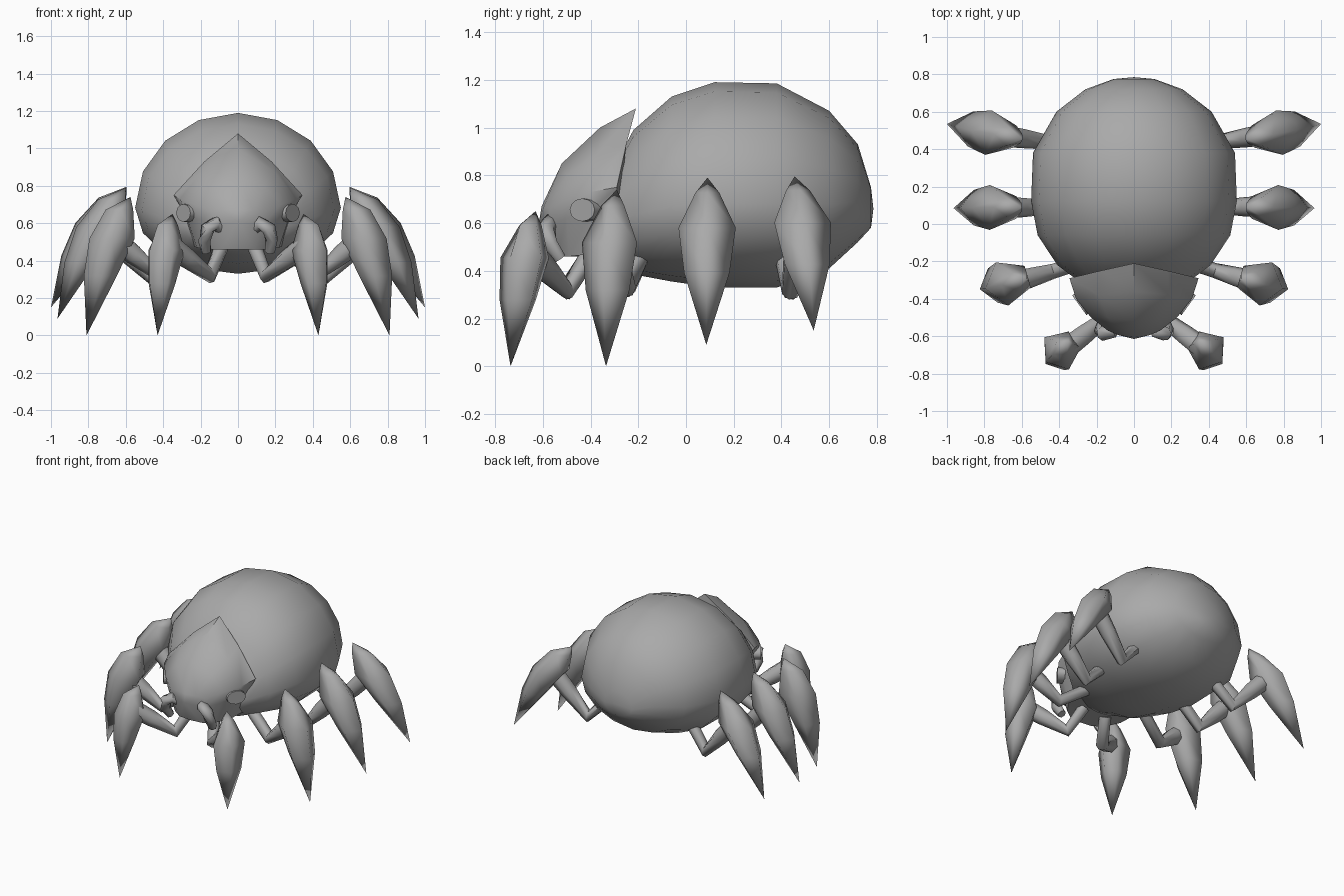
import bpy, bmesh, math
from mathutils import Vector

if "Cube" in bpy.data.objects:
    bpy.data.objects.remove(bpy.data.objects["Cube"])

# dark grey shell
shell = bpy.data.materials.new("dark_grey")
shell.diffuse_color = (0.4, 0.4, 0.4, 1)
shell.use_nodes = True
shell.node_tree.nodes["Principled BSDF"].inputs["Base Color"].default_value = shell.diffuse_color


def finish(ob, angle):
    ob.data.materials.append(shell)
    bpy.ops.object.select_all(action='DESELECT')
    bpy.context.view_layer.objects.active = ob
    ob.select_set(True)
    bpy.ops.object.shade_smooth_by_angle(angle=math.radians(angle))


def loft(name, rings, angle):
    """Skin closed rings of points; one-point rings become tips, others are capped."""
    bm = bmesh.new()
    rows = [[bm.verts.new(p) for p in r] for r in rings]
    for a, b in zip(rows, rows[1:]):
        n = max(len(a), len(b))
        for i in range(n):
            j = (i + 1) % n
            if len(a) == 1:
                bm.faces.new((a[0], b[i], b[j]))
            elif len(b) == 1:
                bm.faces.new((a[i], a[j], b[0]))
            else:
                bm.faces.new((a[i], a[j], b[j], b[i]))
    for r in (rows[0], rows[-1]):
        if len(r) > 2:
            bm.faces.new(r)
    bmesh.ops.recalc_face_normals(bm, faces=bm.faces)
    me = bpy.data.meshes.new(name)
    bm.to_mesh(me)
    bm.free()
    ob = bpy.data.objects.new(name, me)
    bpy.context.collection.objects.link(ob)
    finish(ob, angle)


def tube(name, path, radii, sides=7):
    pts = [Vector(p) for p in path]
    rings = []
    for i, p in enumerate(pts):
        t = (pts[min(i + 1, len(pts) - 1)] - pts[max(i - 1, 0)]).normalized()
        side = Vector((-t.y, t.x, 0)) if abs(t.z) < 0.97 else Vector((0, 1, 0))
        side.normalize()
        up = t.cross(side)
        rings.append([p + radii[i] * (math.cos(a) * side + math.sin(a) * up)
                      for a in (2 * math.pi * k / sides for k in range(sides))])
    loft(name, rings, 60)


# body: egg-shaped loft along y (y, half width, bottom, top)
body = [(-0.42, 0.16, 0.48, 0.66), (-0.31, 0.29, 0.43, 0.82), (-0.22, 0.41, 0.385, 0.99),
        (-0.06, 0.515, 0.355, 1.13), (0.12, 0.55, 0.33, 1.19), (0.38, 0.54, 0.33, 1.185),
        (0.6, 0.415, 0.41, 1.07), (0.72, 0.26, 0.52, 0.93), (0.775, 0.11, 0.58, 0.75)]
rings = []
for y, w, lo, hi in body:
    zc = lo + 0.41 * (hi - lo)
    ring = []
    for k in range(16):
        a = 2 * math.pi * k / 16
        s = math.sin(a)
        ring.append((w * math.cos(a), y, zc + s * ((hi - zc) if s > 0 else (zc - lo))))
    rings.append(ring)
rings.append([(0, 0.785, 0.66)])
loft("body", rings, 80)

# head: pointed hood with a narrower underside, half sections mirrored across x
head = [
    [(0, -.21, 1.08), (.18, -.25, .93), (.345, -.29, .75), (.29, -.28, .66), (.24, -.22, .48), (0, -.2, .45)],
    [(0, -.36, 1.0), (.19, -.38, .88), (.31, -.40, .73), (.28, -.40, .65), (.22, -.40, .47), (0, -.4, .46)],
    [(0, -.52, .85), (.14, -.50, .80), (.23, -.50, .70), (.21, -.50, .62), (.16, -.49, .46), (0, -.51, .46)],
    [(0, -.605, .67), (.08, -.595, .67), (.14, -.57, .66), (.13, -.57, .59), (.09, -.54, .46), (0, -.55, .46)]]
rings = [h + [(-x, y, z) for x, y, z in h[-2:0:-1]] for h in head]
rings.append([(0, -0.615, 0.61)])
loft("head", rings, 58)

# legs: hip, elbow, knee of the arm; top and tip of the blade-like shin
legs = [
    ((.09, -.40, .47), (.15, -.50, .32), (.36, -.66, .48), (.35, -.63, .65), (.43, -.735, 0)),
    ((.24, -.19, .46), (.43, -.25, .33), (.64, -.31, .50), (.575, -.29, .74), (.81, -.335, 0)),
    ((.34, .08, .46), (.48, .09, .32), (.69, .09, .54), (.60, .09, .79), (.965, .085, .09)),
    ((.34, .41, .46), (.47, .44, .32), (.70, .475, .57), (.595, .455, .795), (1.0, .535, .15))]
# shin sections: fraction down, outward bulge, inward bulge, half width
sections = [(.09, .115, -.03, .05), (.30, .155, -.08, .12), (.57, .12, -.05, .095)]
for side, label in ((1, "left"), (-1, "right")):
    for n, (hip, elbow, knee, top, tip) in enumerate(legs, 1):
        hip, elbow, knee, top, tip = (Vector((p[0] * side, p[1], p[2]))
                                      for p in (hip, elbow, knee, top, tip))
        tube(f"arm_{label}_{n}", [hip, elbow, elbow.lerp(knee, .6), knee],
             [.04, .042, .055, .06])
        d = knee - elbow
        d.z = 0
        d.normalize()
        w = Vector((-d.y, d.x, 0))
        rings = [[top]]
        for t, o, i, hw in sections:
            if n == 1:
                o, i, hw = o * .8, i * .9, hw * .9
            c = top.lerp(tip, t)
            rings.append([c + d * o, c + d * o * .4 + w * hw, c + d * i + w * hw * .5,
                          c + d * i - w * hw * .5, c + d * o * .4 - w * hw])
        rings.append([tip])
        loft(f"shin_{label}_{n}", rings, 100)

    # curled mandible
    path = [(.09, -.53, .56), (.12, -.575, .60), (.165, -.585, .57), (.18, -.57, .51), (.17, -.53, .45)]
    tube(f"mandible_{label}", [(x * side, y, z) for x, y, z in path],
         [.03, .038, .04, .035, .028])

    # eye: thin disc set into the side of the head
    bpy.ops.mesh.primitive_cylinder_add(vertices=12, radius=1, depth=2,
                                        location=(.272 * side, -.42, .655))
    eye = bpy.context.object
    eye.name = f"eye_{label}"
    eye.scale = (.048, .065, .025)
    eye.rotation_euler = (0, math.radians(90 * side), math.radians(-36 * side))
    finish(eye, 40)
